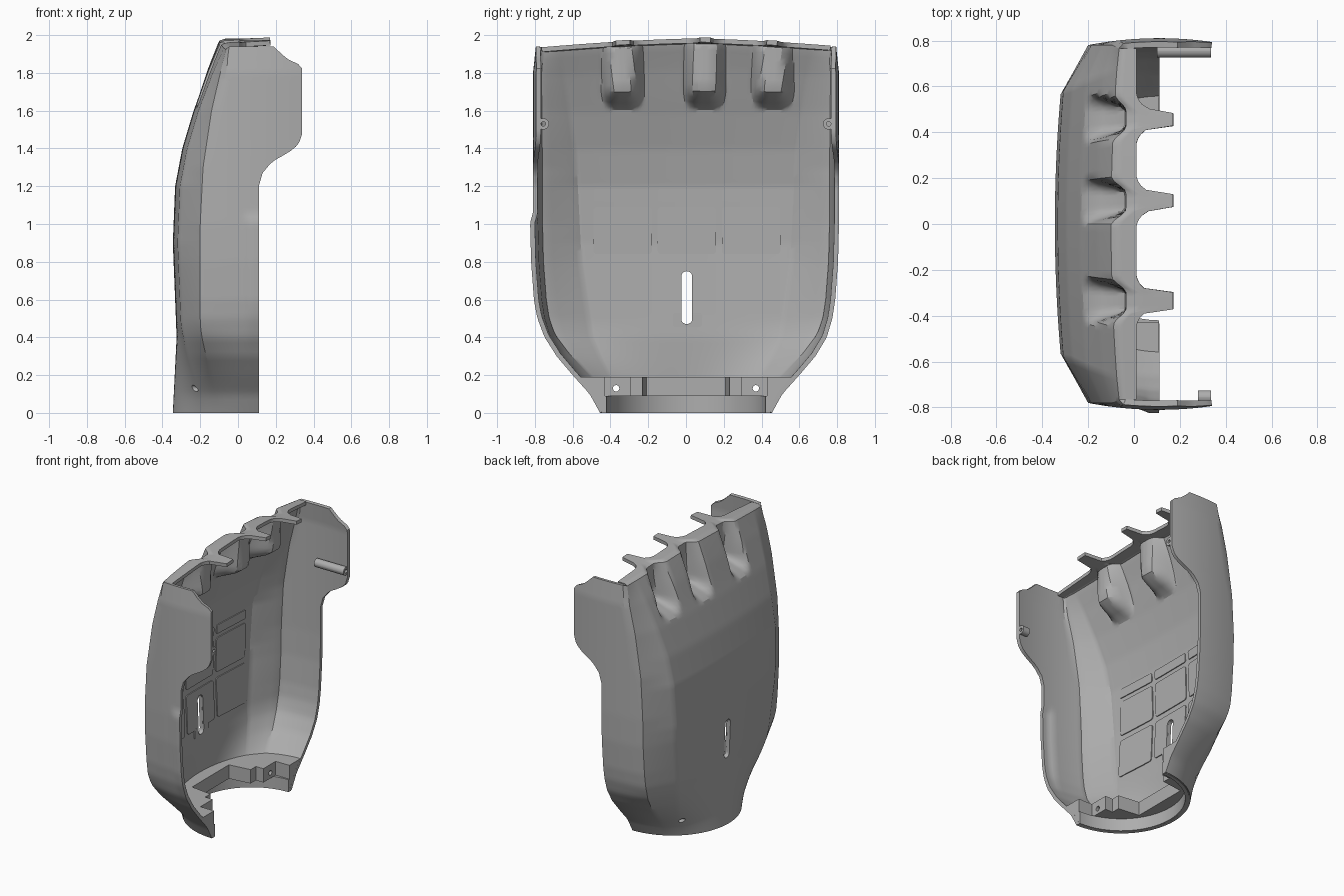
import bpy, bmesh, math
from mathutils import Vector

if "Cube" in bpy.data.objects:
    bpy.data.objects.remove(bpy.data.objects["Cube"])

grey = bpy.data.materials.new("grey_plastic")
grey.use_nodes = True
grey.diffuse_color = (0.42, 0.42, 0.42, 1)
grey.node_tree.nodes["Principled BSDF"].inputs["Base Color"].default_value = grey.diffuse_color

TOP = 1.94
FRONT = 0.11
GROOVES = (-0.335, 0.10, 0.46)
HALF_BACK, CHAMFER, SIDE = 36, 7, 14

# Height profiles: (z, value)
BACK = [(0, -.345), (.4, -.325), (.65, -.335), (.9, -.345), (1.2, -.333), (1.4, -.295),
        (1.6, -.235), (1.8, -.16), (TOP, -.10)]
CORNER = [(0, -.2), (1, -.2), (1.3, -.185), (1.6, -.14), (TOP, -.065)]
WIDTH = [(0, .455), (.1, .51), (.2, .60), (.3, .685), (.4, .745), (.5, .775), (.6, .79),
         (.8, .805), (1, .81), (1.8, .81), (TOP, .795)]
FLAT = [(0, .3), (.4, .5), (.8, .56), (1.4, .59), (TOP, .67)]
RIM = [(0, FRONT), (1.2, FRONT), (1.27, .13), (1.33, .18), (1.38, .27), (1.42, .32),
       (1.48, .34), (1.84, .34), (1.86, .28), (1.9, .23), (TOP, .19)]


def at(table, z):
    for (a, p), (b, q) in zip(table, table[1:]):
        if z <= b:
            return p + (q - p) * max(0, z - a) / (b - a)
    return table[-1][1]


def smooth(t):
    t = min(1, max(0, t))
    return t * t * (3 - 2 * t)


def top_z(y):
    return 1.982 - 0.045 * (abs(y - .05) / .8) ** 1.5


def section_point(k, z):
    """Point k of the cross-section; k = 0 is the middle, sign gives the side."""
    sign, n = (-1 if k < 0 else 1), abs(k)
    b, c, w, a = at(BACK, z), at(CORNER, z), at(WIDTH, z), at(FLAT, z)
    corner_y = w - .03
    if n <= HALF_BACK:
        t = n / HALF_BACK
        x, y, ang = b + .025 * t * t, a * t, .8 * t
    elif n <= HALF_BACK + CHAMFER:
        t = (n - HALF_BACK) / CHAMFER
        x, y = b + .025 + (c - b - .025) * t, a + (corner_y - a) * t
        ang = .8 + .25 * t
    else:
        t = (n - HALF_BACK - CHAMFER) / SIDE
        x = c + (at(RIM, z) - c) * t
        y = corner_y + .03 * max(0, 1 - ((x - FRONT) / .31) ** 2)
        ang = 1.05 + (math.pi / 2 - 1.05) * t
    # Round neck at the bottom
    m = smooth(z / .5)
    x = x * m + (FRONT - (FRONT - b) * math.cos(ang)) * (1 - m)
    y = y * m + w * math.sin(ang) * (1 - m)
    # Shallow blister on one side wall
    if sign < 0:
        y += .015 * smooth((x - .02) / .05) * smooth((1.07 - z) / .07) * smooth((z - .3) / .3)
    y *= sign
    # Finger grooves
    for g in GROOVES:
        pull = smooth((.105 - abs(y - g)) / .07) * smooth((z - 1.62) / .1)
        x += (max(x, -.035) - x) * pull
    if n <= HALF_BACK + CHAMFER:
        z += (top_z(y) - .012 - TOP) * smooth((z - 1.6) / (TOP - 1.6))
    return Vector((x, y, z))


def cap_front(y):
    d = min(abs(y - g) for g in GROOVES) - .038
    if d <= 0:
        return .17
    r = .085
    return .01 + (r - math.sqrt(r * r - (r - d) ** 2) if d < r else 0)


def finish(bm, name):
    mesh = bpy.data.meshes.new(name)
    bm.to_mesh(mesh)
    bm.free()
    ob = bpy.data.objects.new(name, mesh)
    bpy.context.collection.objects.link(ob)
    mesh.materials.append(grey)
    return ob


def activate(ob):
    bpy.ops.object.select_all(action='DESELECT')
    ob.select_set(True)
    bpy.context.view_layer.objects.active = ob


def prism(name, low, high):
    """Solid between two matching loops."""
    bm = bmesh.new()
    a, b = [[bm.verts.new(p) for p in loop] for loop in (low, high)]
    bm.faces.new(a)
    bm.faces.new(b)
    for i in range(len(a)):
        j = (i + 1) % len(a)
        bm.faces.new((a[i], a[j], b[j], b[i]))
    bmesh.ops.recalc_face_normals(bm, faces=bm.faces)
    return finish(bm, name)


def rounded(y0, y1, z0, z1, r):
    """Rounded rectangle as (y, z) pairs."""
    pts = []
    for q, (cy, cz) in enumerate(((y1 - r, z1 - r), (y0 + r, z1 - r), (y0 + r, z0 + r), (y1 - r, z0 + r))):
        for s in range(6):
            ang = math.pi / 2 * (q + s / 5)
            pts.append((cy + r * math.cos(ang), cz + r * math.sin(ang)))
    return pts


def x_prism(name, pts, x0, x1):
    return prism(name, [(x0, y, z) for y, z in pts], [(x1, y, z) for y, z in pts])


def cut(ob, cutter):
    mod = ob.modifiers.new("cut", 'BOOLEAN')
    mod.operation, mod.object, mod.solver = 'DIFFERENCE', cutter, 'EXACT'
    activate(ob)
    bpy.ops.object.modifier_apply(modifier="cut")


# Shell: stacked cross-sections, then the top lip with its tabs
bm = bmesh.new()
last = HALF_BACK + CHAMFER + SIDE
cols = list(range(-last, last + 1))
rows = [[bm.verts.new(section_point(k, TOP * j / 84)) for k in cols] for j in range(85)]
for lo, hi in zip(rows, rows[1:]):
    for i in range(len(cols) - 1):
        bm.faces.new((lo[i], hi[i], hi[i + 1], lo[i + 1]))
prev = rows[-1][SIDE:-SIDE]
edge = [v.co.copy() for v in prev]
for s in range(1, 8):
    t = s / 7
    line = []
    for p in edge:
        x = p.x + (cap_front(p.y) - p.x) * t
        line.append(bm.verts.new((x, p.y, p.z + .012 * smooth(t * 4) + .05 * max(0, x - .05))))
    for i in range(len(line) - 1):
        bm.faces.new((prev[i], line[i], line[i + 1], prev[i + 1]))
    prev = line
shell = finish(bm, "shell")
solid = shell.modifiers.new("thickness", 'SOLIDIFY')
solid.thickness, solid.offset = .025, -1
activate(shell)
bpy.ops.object.modifier_apply(modifier="thickness")


# Neck ring and screw ledge at the bottom
def neck_part(name, z0, z1, inner):
    loops = []
    for z in (z0, z1):
        outer = [section_point(k, z) for k in cols]
        outer = [(FRONT + (p.x - FRONT) * .98, p.y * .98, z) for p in outer]
        loops.append(outer + [(x, y, z) for x, y in inner])
    return prism(name, *loops)


bore = [(FRONT - .42 * math.cos(a), .42 * math.sin(a))
        for a in [math.pi / 2 - math.pi * i / 32 for i in range(33)]]
half_step = [(FRONT, .43), (0, .43), (0, .29), (-.06, .29), (-.06, .23), (-.22, .21)]
step = half_step + [(x, -y) for x, y in reversed(half_step)]
neck_ring = neck_part("neck_ring", 0, .09, bore)
screw_ledge = neck_part("screw_ledge", .09, .19, step)

# Raised panels on the inside of the back
panels = []
for y0 in (-.49, -.15, .19):
    for z0, z1, r in ((.52, .80, .02), (.84, 1.09, .02), (1.12, 1.185, .012)):
        pts = rounded(y0, y0 + .31, z0, z1, r)
        loops = [[(at(BACK, z) + .025 * (y / at(FLAT, z)) ** 2 + h, y, z) for y, z in pts]
                 for h in (.024, .031)]
        panels.append(prism("inner_panel", *loops))
panels.append(x_prism("panel_tongue", rounded(-.07, .085, .455, .53, .015), -.31, -.297))

# Side screw bosses
bosses = []
for y, x0 in ((-.755, .28), (.755, .1)):
    boss = x_prism("side_boss", rounded(y - .03, y + .03, 1.5, 1.56, .0299), x0, .335)
    hole = x_prism("boss_hole", rounded(y - .012, y + .012, 1.518, 1.542, .0119), .25, .4)
    cut(boss, hole)
    bpy.data.objects.remove(hole)
    bosses.append(boss)

# Slot in the back and screw holes in the neck
slot = x_prism("slot_cutter", rounded(-.025, .033, .47, .75, .0285), -.5, -.2)
for ob in [shell] + panels:
    cut(ob, slot)
bpy.data.objects.remove(slot)
for y in (-.37, .37):
    hole = x_prism("hole_cutter", rounded(y - .017, y + .017, .113, .147, .0169), -.5, .05)
    for ob in (shell, screw_ledge):
        cut(ob, hole)
    bpy.data.objects.remove(hole)

for ob in [shell, neck_ring, screw_ledge] + panels + bosses:
    activate(ob)
    bpy.ops.object.shade_smooth_by_angle(angle=math.radians(28))
